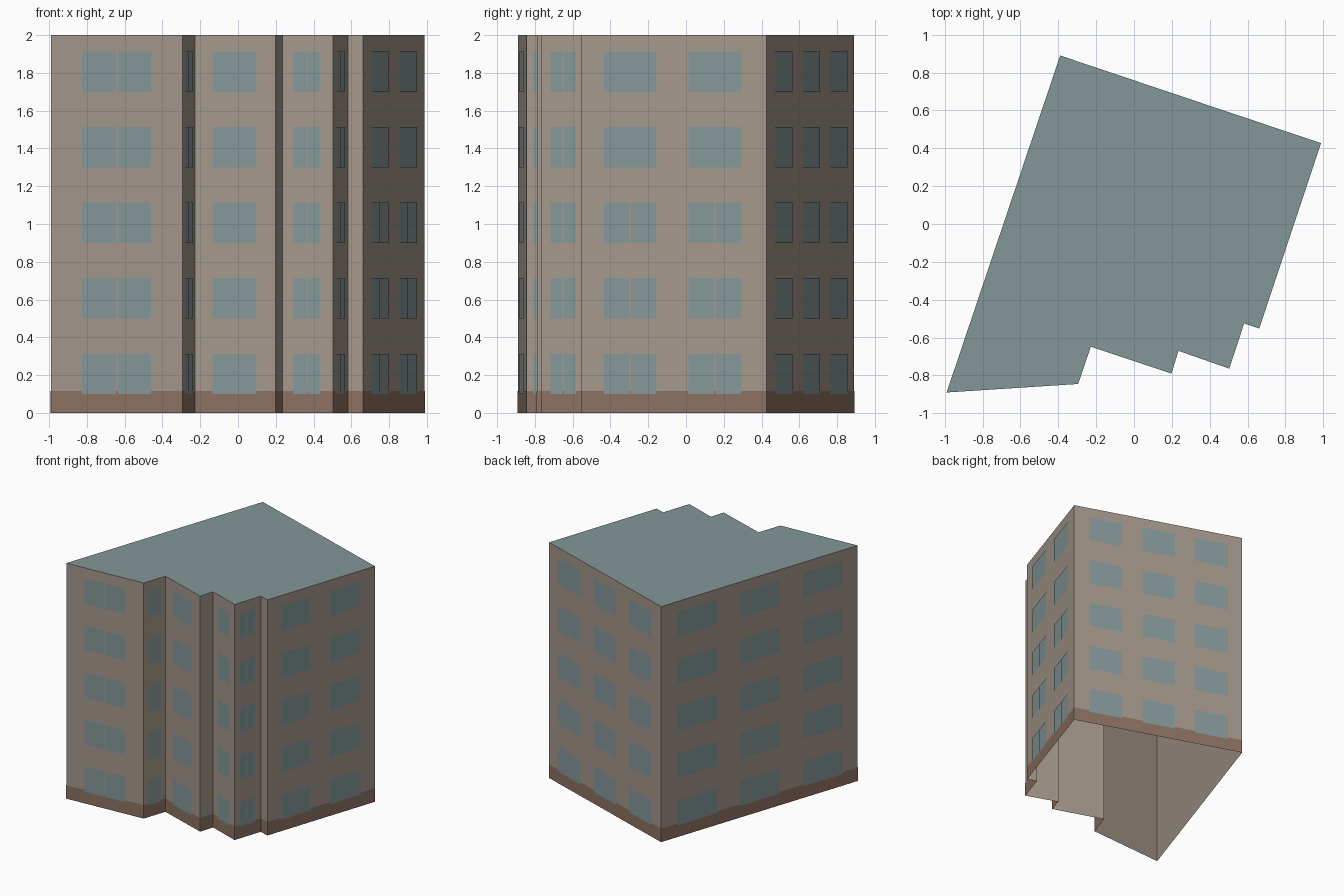
import bpy
import bmesh
from mathutils import Vector

cube = bpy.data.objects.get("Cube")
if cube:
    bpy.data.objects.remove(cube, do_unlink=True)

HEIGHT = 2.0
PLINTH = 0.115
ROWS, ROW_STEP, SILL, WIN_H = 5, 0.4, 0.1, 0.213
UP = Vector((0, 0, 1))

# Footprint corners, counter-clockwise from the back corner
FOOTPRINT = [Vector((x, y, 0)) for x, y in (
    (-0.39, 0.89), (-0.99, -0.89), (-0.295, -0.845), (-0.228, -0.648),
    (0.198, -0.79), (0.235, -0.67), (0.503, -0.764), (0.582, -0.525),
    (0.662, -0.552), (0.988, 0.427))]

# Per wall: window spans along the wall, and how many lower rows are split in two
WINDOWS = {
    "side": (0, [(0.08, 0.285), (0.4, 0.6), (0.72, 0.92)], 0),
    "front_wing": (1, [(0.237, 0.496), (0.511, 0.763)], 0),
    "wing_return": (2, [(0.2, 0.79)], ROWS),
    "front_middle": (3, [(0.224, 0.765)], 0),
    "front_bay": (5, [(0.222, 0.759)], ROWS),
    "bay_return": (6, [(0.2, 0.76)], ROWS),
    "east": (8, [(0.123, 0.405), (0.58, 0.862)], 3),
    "back": (9, [(0.09, 0.285), (0.405, 0.6), (0.72, 0.915)], 0),
}


def material(name, rgb):
    mat = bpy.data.materials.new(name)
    mat.use_nodes = True
    color = (*rgb, 1)
    mat.diffuse_color = color
    bsdf = mat.node_tree.nodes["Principled BSDF"]
    bsdf.inputs["Base Color"].default_value = color
    bsdf.inputs["Roughness"].default_value = 0.9
    return mat


wall_mat = material("tan_render", (0.376, 0.315, 0.262))
plinth_mat = material("brown_plinth", (0.265, 0.168, 0.122))
glass_mat = material("blue_grey_glass", (0.235, 0.315, 0.319))
roof_mat = material("grey_green_roof", (0.23, 0.305, 0.305))


def finish(bm, name, mat):
    mesh = bpy.data.meshes.new(name)
    bm.to_mesh(mesh)
    bm.free()
    mesh.materials.append(mat)
    obj = bpy.data.objects.new(name, mesh)
    bpy.context.collection.objects.link(obj)
    return obj


def wall_ends(i):
    return FOOTPRINT[i], FOOTPRINT[(i + 1) % len(FOOTPRINT)]


def panel(bm, i, start, end, low, high, offset=0.0):
    """Upright rectangle on wall i, spanning fractions start..end of its length."""
    a, b = wall_ends(i)
    out = (b - a).cross(UP).normalized() * offset
    p, q = a.lerp(b, start) + out, a.lerp(b, end) + out
    corners = (p + UP * low, q + UP * low, q + UP * high, p + UP * high)
    bm.faces.new([bm.verts.new(c) for c in corners])


# Walls: shell open underneath
bm = bmesh.new()
for i in range(len(FOOTPRINT)):
    panel(bm, i, 0, 1, 0, HEIGHT)
bmesh.ops.remove_doubles(bm, verts=bm.verts[:], dist=0.0001)
finish(bm, "walls", wall_mat)

# Flat roof
bm = bmesh.new()
bm.faces.new([bm.verts.new(p + UP * HEIGHT) for p in FOOTPRINT])
finish(bm, "roof", roof_mat)

# Plinth band around the foot of the walls
bm = bmesh.new()
for i in range(len(FOOTPRINT)):
    panel(bm, i, 0, 1, 0, PLINTH, 0.002)
finish(bm, "plinth", plinth_mat)

# Window panes, one object per wall
for name, (i, spans, split_rows) in WINDOWS.items():
    bm = bmesh.new()
    a, b = wall_ends(i)
    gap = 0.004 / (b - a).length
    for row in range(ROWS):
        low = SILL + row * ROW_STEP
        for start, end in spans:
            mid = (start + end) / 2
            panes = [(start, end)]
            if row < split_rows:
                panes = [(start, mid - gap), (mid + gap, end)]
            for s, e in panes:
                panel(bm, i, s, e, low, low + WIN_H, 0.004)
    finish(bm, name + "_windows", glass_mat)
